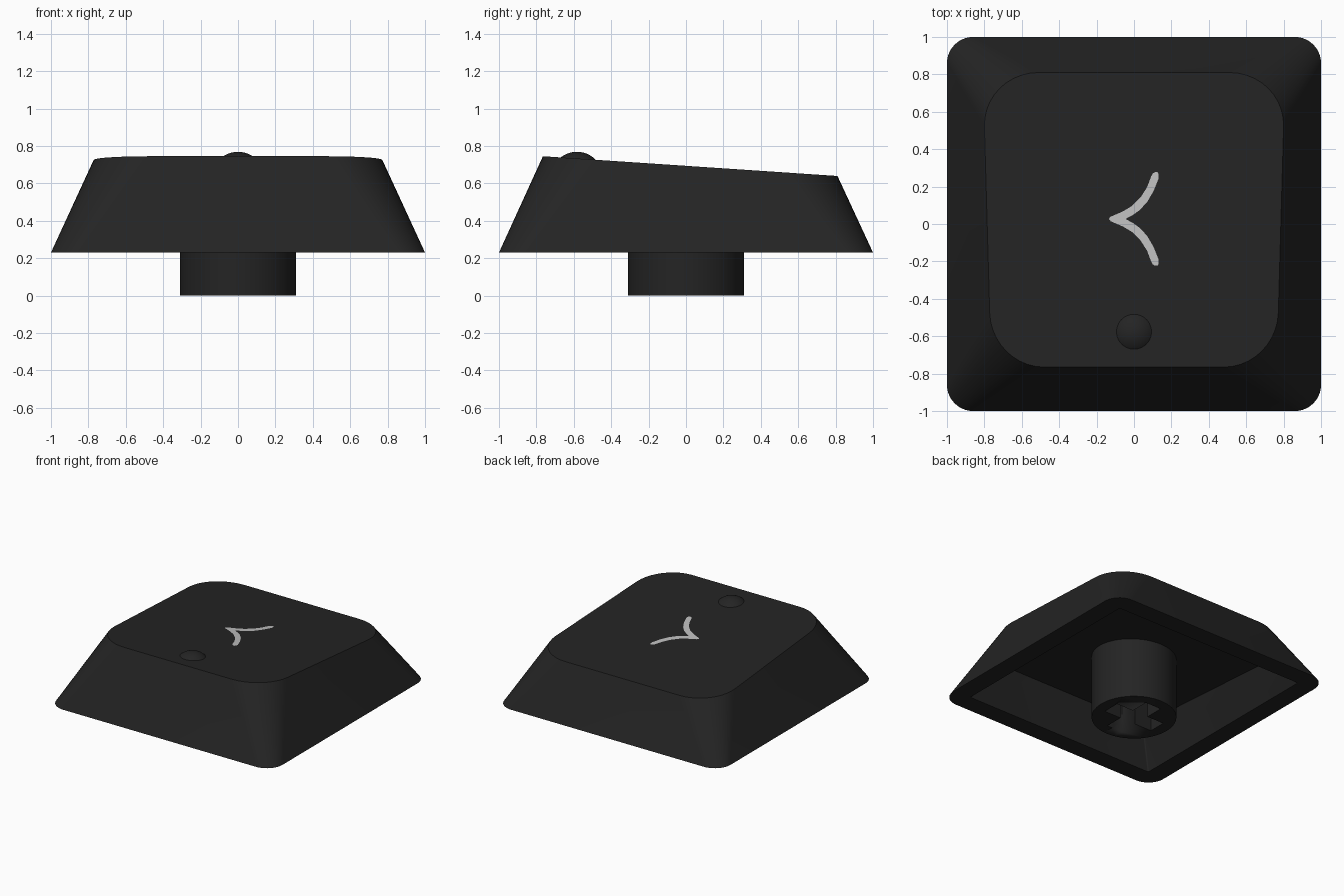
import bpy, bmesh, math
from mathutils import Vector

if "Cube" in bpy.data.objects:
    bpy.data.objects.remove(bpy.data.objects["Cube"])

SLOPE = -0.067                      # the top falls toward the back


def top_z(y):
    return 0.694 + SLOPE * y


def ceiling_z(y):
    return 0.50 + SLOPE * y


def material(name, value):
    m = bpy.data.materials.new(name)
    m.diffuse_color = (value, value, value, 1)
    m.use_nodes = True
    m.node_tree.nodes["Principled BSDF"].inputs["Base Color"].default_value = m.diffuse_color
    return m


black = material("charcoal plastic", 0.0175)
white = material("pale legend", 0.52)


def finish(name, bm, mat, angle=30):
    bmesh.ops.recalc_face_normals(bm, faces=bm.faces)
    me = bpy.data.meshes.new(name)
    bm.to_mesh(me)
    bm.free()
    me.materials.append(mat)
    ob = bpy.data.objects.new(name, me)
    bpy.context.collection.objects.link(ob)
    bpy.ops.object.select_all(action='DESELECT')
    ob.select_set(True)
    bpy.context.view_layer.objects.active = ob
    bpy.ops.object.shade_smooth_by_angle(angle=math.radians(angle))
    return ob


def rounded_ring(bm, hx, y0, y1, r, z, taper=0.0, n=10):
    """Rounded rectangle loop; z is a function of y."""
    verts = []
    for k, (cx, cy) in enumerate([(hx - r, y1 - r), (r - hx, y1 - r),
                                  (r - hx, y0 + r), (hx - r, y0 + r)]):
        for i in range(n + 1):
            a = math.pi / 2 * (k + i / n)
            x, y = cx + r * math.cos(a), cy + r * math.sin(a)
            verts.append(bm.verts.new((x * (1 + taper * y), y, z(y))))
    return verts


# Hollow cap shell: top edge, skirt, rim, inner walls, ceiling
bm = bmesh.new()
rings = [
    rounded_ring(bm, 0.785, -0.765, 0.81, 0.29, top_z, 0.036),
    rounded_ring(bm, 1.0, -1.0, 1.0, 0.14, lambda y: 0.23),
    rounded_ring(bm, 0.85, -0.85, 0.85, 0.01, lambda y: 0.23),
    rounded_ring(bm, 0.73, -0.77, 0.75, 0.01, ceiling_z),
]
for a, b in zip(rings, rings[1:]):
    for i in range(len(a)):
        j = (i + 1) % len(a)
        bm.faces.new((a[i], a[j], b[j], b[i]))
bm.faces.new(rings[0])
bm.faces.new(rings[-1])
finish("cap_shell", bm, black)

# Round stem reaching up into the ceiling
bm = bmesh.new()
bmesh.ops.create_cone(bm, cap_ends=True, segments=64, radius1=0.31,
                      radius2=0.31, depth=0.54)
bmesh.ops.translate(bm, verts=bm.verts, vec=(0, 0, 0.27))
stem = finish("stem", bm, black)

# Cross-shaped socket cut into the stem
bm = bmesh.new()
L, w = 0.22, 0.07
quarter = [(L, -w), (L, w), (w, w)]
outline = []
for k in range(4):
    c, s = round(math.cos(k * math.pi / 2)), round(math.sin(k * math.pi / 2))
    outline += [(c * x - s * y, s * x + c * y) for x, y in quarter]
face = bm.faces.new([bm.verts.new((x, y, -0.1)) for x, y in outline])
ext = bmesh.ops.extrude_face_region(bm, geom=[face])
bmesh.ops.translate(bm, vec=(0, 0, 0.5),
                    verts=[g for g in ext["geom"] if isinstance(g, bmesh.types.BMVert)])
cutter = finish("socket_cutter", bm, black)
cutter.hide_render = True
mod = stem.modifiers.new("socket", 'BOOLEAN')
mod.operation = 'DIFFERENCE'
mod.solver = 'EXACT'
mod.object = cutter
bpy.context.view_layer.objects.active = stem
bpy.ops.object.modifier_apply(modifier=mod.name)
bpy.data.objects.remove(cutter)

# Locating bump: spherical cap trimmed at the sloped top
bm = bmesh.new()
bmesh.ops.create_uvsphere(bm, u_segments=32, v_segments=32, radius=0.14)
bmesh.ops.translate(bm, verts=bm.verts, vec=(0, -0.583, 0.629))
bmesh.ops.bisect_plane(bm, geom=bm.verts[:] + bm.edges[:] + bm.faces[:],
                       plane_co=Vector((0, 0, top_z(0) - 0.003)),
                       plane_no=Vector((0, -SLOPE, 1)), clear_inner=True)
finish("bump", bm, black)

# Curved angle mark: upper arm as (outer, inner) pairs, mirrored below
arm = [((-0.135, 0.0), (-0.045, 0.0)), ((-0.125, 0.012), (-0.04, 0.003)),
       ((-0.06, 0.04), (-0.005, 0.022)), ((-0.01, 0.07), (0.03, 0.047)),
       ((0.035, 0.115), (0.07, 0.09)), ((0.07, 0.17), (0.105, 0.15)),
       ((0.092, 0.228), (0.132, 0.218)), ((0.1, 0.243), (0.132, 0.238)),
       ((0.112, 0.25), (0.126, 0.25))]
bm = bmesh.new()
for side in (1, -1):
    rows = []
    for pair in arm:
        rows.append([bm.verts.new((x, 0.027 + side * y,
                                   top_z(0.027 + side * y) + 0.004)) for x, y in pair])
    for a, b in zip(rows, rows[1:]):
        quad = (a[0], a[1], b[1], b[0])
        bm.faces.new(quad if side > 0 else quad[::-1])
bmesh.ops.remove_doubles(bm, verts=bm.verts, dist=0.0005)
for f in bm.faces:
    f.normal_update()
    if f.normal.z < 0:
        f.normal_flip()
mark = finish("angle_mark", bm, white)
if mark.data.polygons[0].normal.z < 0:
    mark.data.flip_normals()
